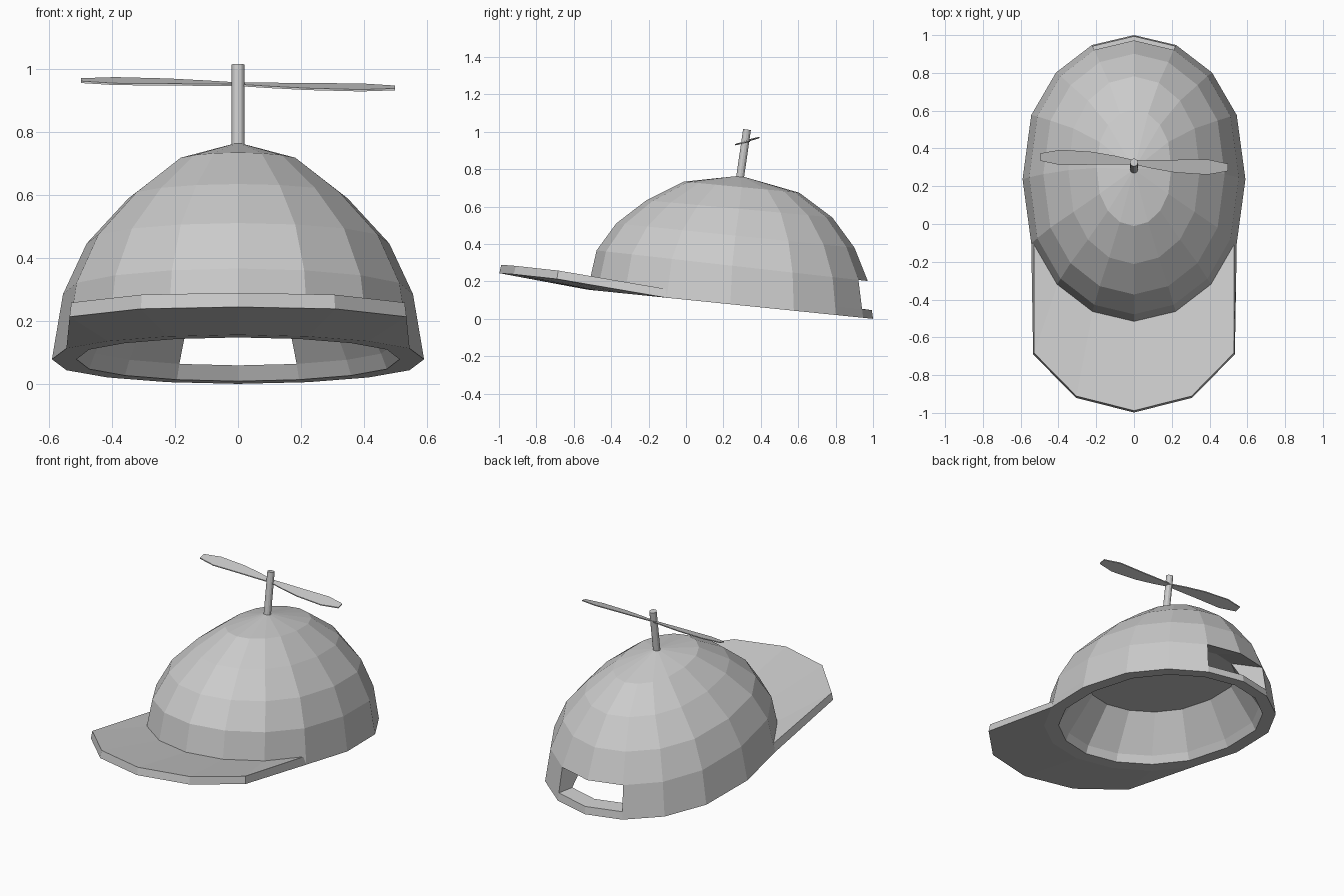
import bpy, bmesh, math
from mathutils import Vector

if "Cube" in bpy.data.objects:
    bpy.data.objects.remove(bpy.data.objects["Cube"])

N = 16
COS = [1, .931, .74, .445, 0]      # slightly squared oval, one quarter
SIN = [0, .378, .70, .922, 1]


def unit(i):
    """Point i of the oval, counted from the back (+y) round via +x."""
    q, k = divmod(i % N, 4)
    return [(SIN[k], COS[k]), (SIN[4 - k], -COS[4 - k]),
            (-SIN[k], -COS[k]), (-SIN[4 - k], COS[4 - k])][q]


def ring(a, b, yc, zc, slope):
    """Tilted oval with half-widths a and b."""
    return [Vector((a * unit(i)[0], yc + b * unit(i)[1], zc - slope * b * unit(i)[1]))
            for i in range(N)]


def finish(bm, name):
    bmesh.ops.recalc_face_normals(bm, faces=bm.faces)
    me = bpy.data.meshes.new(name)
    bm.to_mesh(me)
    bm.free()
    ob = bpy.data.objects.new(name, me)
    bpy.context.collection.objects.link(ob)
    return ob


# Dome rings: half-width x, half-width y, centre y, centre z, slope
PROFILE = [(.59, .763, .237, .078, .102), (.555, .725, .247, .284, .113),
           (.48, .637, .264, .445, .102), (.348, .497, .285, .588, .092),
           (.197, .308, .297, .704, .096)]
PROFILE.insert(1, tuple(p + (q - p) * .23 for p, q in zip(*PROFILE[:2])))  # strap top
# Cavity: short rim band, leaning wall, flat ceiling
CAVITY = [(.512, .68, .243, .078, .102), (.492, .66, .243, .126, .102),
          (.37, .50, .255, .345, .102)]


def shell(bm, profile, apex):
    rows = [[bm.verts.new(p) for p in ring(*r)] for r in profile]
    top = bm.verts.new(apex)
    for k in range(len(rows) - 1):
        for i in range(N):
            if k == 1 and i in (0, N - 1):
                continue           # rear opening
            j = (i + 1) % N
            bm.faces.new((rows[k][i], rows[k][j], rows[k + 1][j], rows[k + 1][i]))
    for i in range(N):
        bm.faces.new((rows[-1][i], rows[-1][(i + 1) % N], top))
    return [v for r in rows for v in r] + [top]


# Dome: outer shell, cavity, and walls joining their open borders
bm = bmesh.new()
outer = shell(bm, PROFILE, (0, .29, .765))
border = [e for e in bm.edges if e.is_boundary]
inner = shell(bm, CAVITY, (0, .255, .345))
pair = dict(zip(outer, inner[:3 * N]))
for e in border:
    v, w = e.verts
    bm.faces.new((v, w, pair[w], pair[v]))
finish(bm, "cap_dome")

# Brim: slab from the front rim points to a seven-point outer edge
rim = ring(*PROFILE[0])[5:12]
half = [(.534, -.69, .213), (.308, -.92, .238)]
edge = half + [(0, -.998, .244)] + [(-x, y, z) for x, y, z in reversed(half)]
centre = Vector((0, .237, 0))
bm = bmesh.new()
layers = []
for lift, shrink, trim in ((0, 1, 1), (.045, .972, .99)):
    a = []
    for p in rim:
        q = centre + (p - centre) * shrink
        a.append(bm.verts.new((q.x, q.y, p.z + lift)))
    b = [bm.verts.new((x * trim, y * trim, z + lift)) for x, y, z in edge]
    b = [a[0]] + b + [a[-1]]
    layers.append((a, b))
    for i in range(6):
        bm.faces.new(list(dict.fromkeys((a[i], a[i + 1], b[i + 1], b[i]))))
(a0, b0), (a1, b1) = layers
for lo, hi in ((a0, a1), (b0, b1)):
    for i in range(6):
        bm.faces.new((lo[i], lo[i + 1], hi[i + 1], hi[i]))
finish(bm, "cap_brim")

# Propeller pole
p, q = Vector((0, .287, .74)), Vector((0, .326, 1.012))
axis = q - p
bpy.ops.mesh.primitive_cylinder_add(vertices=12, radius=.021, depth=axis.length,
                                    location=(p + q) / 2,
                                    rotation=axis.to_track_quat('Z', 'Y').to_euler())
bpy.context.object.name = "propeller_pole"

# Propeller: two point-symmetric pitched blades: x, low y, high y
STATIONS = [(0, -.012, .012), (.1, -.034, .013), (.22, -.055, .013),
            (.39, -.066, .015), (.497, -.047, -.008)]
stations = [(-x, -h, -l) for x, l, h in reversed(STATIONS[1:])] + STATIONS
bm = bmesh.new()
sections = []
for x, lo, hi in stations:
    sections.append([bm.verts.new((x, .327 + y, .950 - .01 * x + .24 * y + t))
                     for y, t in ((lo, -.003), (hi, -.003), (hi, .003), (lo, .003))])
for s, t in zip(sections, sections[1:]):
    for i in range(4):
        j = (i + 1) % 4
        bm.faces.new((s[i], s[j], t[j], t[i]))
bm.faces.new(sections[0])
bm.faces.new(sections[-1])
finish(bm, "propeller_blades")
